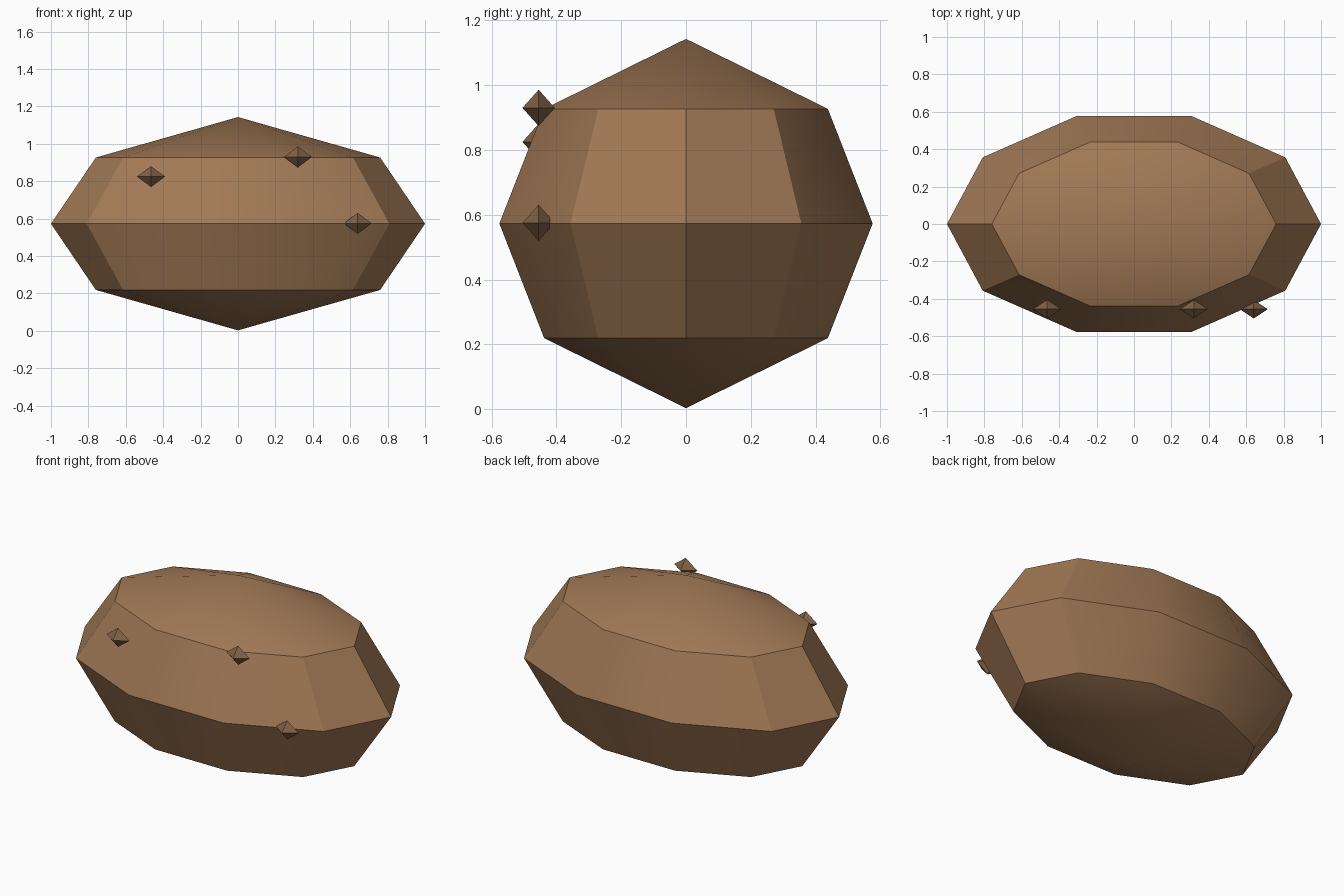
import bpy, bmesh, math
from mathutils import Matrix, Vector

cube = bpy.data.objects.get("Cube")
if cube:
    bpy.data.objects.remove(cube, do_unlink=True)


def material(name, rgb):
    m = bpy.data.materials.new(name)
    m.use_nodes = True
    m.diffuse_color = (*rgb, 1)
    m.node_tree.nodes["Principled BSDF"].inputs["Base Color"].default_value = (*rgb, 1)
    return m


def add_object(name, bm, mat):
    bmesh.ops.recalc_face_normals(bm, faces=bm.faces)
    mesh = bpy.data.meshes.new(name)
    bm.to_mesh(mesh)
    bm.free()
    mesh.materials.append(mat)
    obj = bpy.data.objects.new(name, mesh)
    bpy.context.collection.objects.link(obj)
    return obj


skin = material("earthy brown", (0.36, 0.192, 0.092))
bud = material("dull brown", (0.21, 0.115, 0.06))

# Body: ten-sided ellipsoid with three rings and pointed poles
SIDES, MID = 10, 0.573
bm = bmesh.new()
rings = []
for scale, height in ((0.76, -0.354), (1.0, 0), (0.76, 0.354)):
    angles = [math.tau * i / SIDES for i in range(SIDES)]
    rings.append([bm.verts.new((scale * math.cos(a), 0.606 * scale * math.sin(a), MID + height))
                  for a in angles])
bottom = bm.verts.new((0, 0, MID - 0.57))
top = bm.verts.new((0, 0, MID + 0.57))
for i in range(SIDES):
    j = (i + 1) % SIDES
    bm.faces.new((bottom, rings[0][j], rings[0][i]))
    bm.faces.new((top, rings[2][i], rings[2][j]))
    for low, high in zip(rings, rings[1:]):
        bm.faces.new((low[i], low[j], high[j], high[i]))
body = add_object("body", bm, skin)
bpy.ops.object.select_all(action='DESELECT')
body.select_set(True)
bpy.context.view_layer.objects.active = body
bpy.ops.object.shade_smooth_by_angle(angle=math.radians(30))

# Buds: small flat-faced octahedra on the front
for n, (x, z) in enumerate(((-0.465, 0.825), (0.32, 0.93), (0.64, 0.575)), 1):
    bm = bmesh.new()
    for tip in (1, -1):
        bmesh.ops.create_cone(bm, segments=4, radius1=1, radius2=0, depth=1,
                              matrix=Matrix.Diagonal((1, 1, tip, 1)) @ Matrix.Translation((0, 0, 0.5)))
    bmesh.ops.remove_doubles(bm, verts=bm.verts, dist=0.001)
    # Align the four side points with the axes
    corner = max(bm.verts, key=lambda v: v.co.xy.length).co
    turn = Matrix.Rotation(-math.atan2(corner.y, corner.x), 4, 'Z')
    bmesh.ops.transform(bm, verts=bm.verts,
                        matrix=Matrix.Diagonal((0.075, 0.05, 0.056, 1)) @ turn)
    obj = add_object(f"bud_{n}", bm, bud)
    obj.location = Vector((x, -0.455, z))
